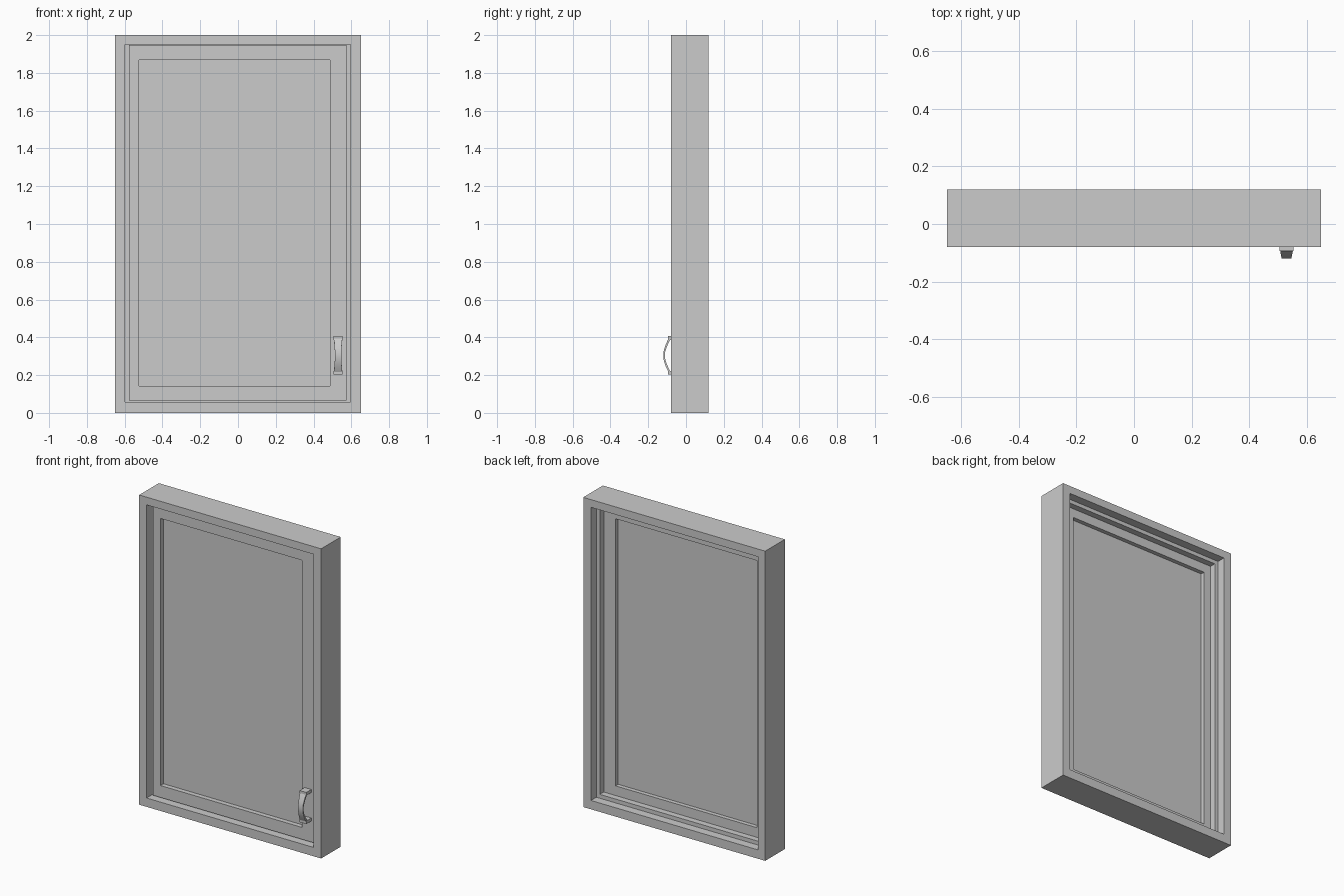
import bpy, bmesh, math

if "Cube" in bpy.data.objects:
    bpy.data.objects.remove(bpy.data.objects["Cube"])


def make_object(name, verts, faces):
    mesh = bpy.data.meshes.new(name)
    mesh.from_pydata(verts, [], faces)
    bm = bmesh.new()
    bm.from_mesh(mesh)
    bmesh.ops.recalc_face_normals(bm, faces=bm.faces)
    bm.to_mesh(mesh)
    bm.free()
    obj = bpy.data.objects.new(name, mesh)
    bpy.context.collection.objects.link(obj)
    return obj


def box(name, x0, x1, y0, y1, z0, z1):
    v = [(x, y, z) for x in (x0, x1) for y in (y0, y1) for z in (z0, z1)]
    f = [(0, 1, 3, 2), (4, 6, 7, 5), (0, 4, 5, 1), (2, 3, 7, 6), (0, 2, 6, 4), (1, 5, 7, 3)]
    return make_object(name, v, f)


def ring_sweep(name, loops):
    """Rectangular loops (x0, x1, z0, z1, y) joined in a closed cycle."""
    verts, faces, n = [], [], len(loops)
    for x0, x1, z0, z1, y in loops:
        verts += [(x0, y, z0), (x1, y, z0), (x1, y, z1), (x0, y, z1)]
    for i in range(n):
        a, b = 4 * i, 4 * ((i + 1) % n)
        for k in range(4):
            m = (k + 1) % 4
            faces.append((a + k, a + m, b + m, b + k))
    return make_object(name, verts, faces)


outer = (-0.65, 0.65, 0.0, 2.0)
opening = (-0.597, 0.595, 0.057, 1.95)
stop = (-0.572, 0.57, 0.082, 1.925)

# Outer frame with a raised stop behind the sash
ring_sweep("window_frame", [
    outer + (-0.08,), opening + (-0.08,), opening + (0.025,), stop + (0.025,),
    stop + (0.065,), opening + (0.065,), opening + (0.12,), outer + (0.12,)])

# Opening sash
sash = (-0.577, 0.574, 0.066, 1.947)
light = (-0.524, 0.487, 0.143, 1.868)
ring_sweep("sash", [sash + (-0.043,), light + (-0.043,), light + (0.023,), sash + (0.023,)])

# Glass pane, let into the sash
box("glass", -0.535, 0.498, -0.012, -0.004, 0.132, 1.879)

# Handle mounts
cx = 0.53
for label, z0, z1 in (("lower", 0.202, 0.222), ("upper", 0.386, 0.406)):
    box(label + "_handle_mount", cx - 0.024, cx + 0.024, -0.094, -0.043, z0, z1)

# Bowed handle grip, narrower in the middle
verts, faces, steps = [], [], 16
for i in range(steps + 1):
    t = i / steps
    bow = math.sin(math.pi * t)
    z = 0.206 + 0.196 * t
    y = -0.088 - 0.032 * bow
    w = 0.023 - 0.006 * bow
    tilt = 0.008 * math.cos(math.pi * t)
    verts += [(cx - w, y, z), (cx + w, y, z),
              (cx + w, y + 0.008, z + tilt), (cx - w, y + 0.008, z + tilt)]
for i in range(steps):
    for k in range(4):
        m = (k + 1) % 4
        faces.append((4 * i + k, 4 * i + m, 4 * i + 4 + m, 4 * i + 4 + k))
faces += [(0, 1, 2, 3), tuple(4 * steps + k for k in range(4))]
grip = make_object("handle_grip", verts, faces)
bpy.ops.object.select_all(action='DESELECT')
grip.select_set(True)
bpy.context.view_layer.objects.active = grip
bpy.ops.object.shade_smooth_by_angle(angle=math.radians(35))
